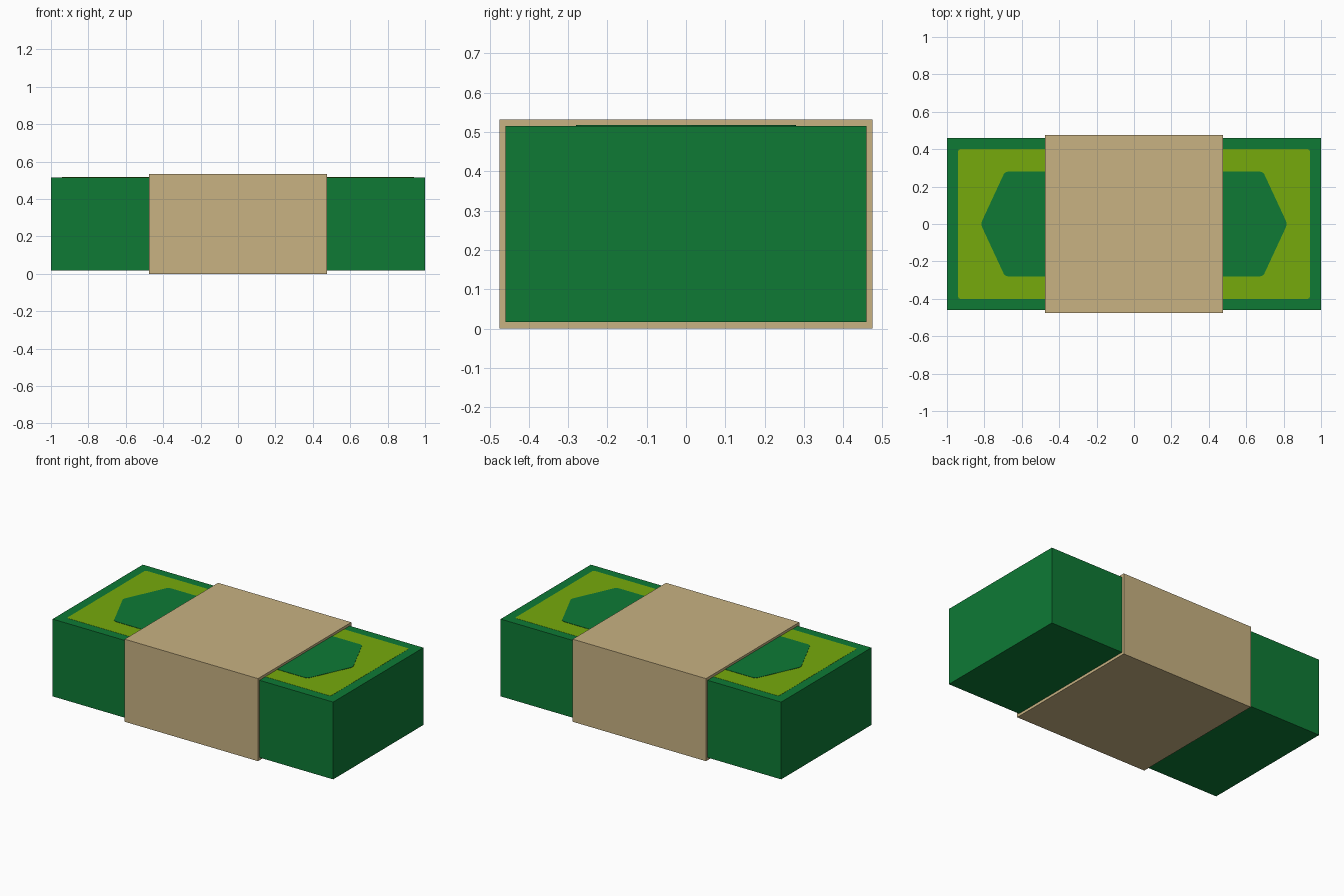
import bpy, bmesh

if "Cube" in bpy.data.objects:
    bpy.data.objects.remove(bpy.data.objects["Cube"])


def material(name, r, g, b):
    m = bpy.data.materials.new(name)
    m.diffuse_color = (r, g, b, 1)
    m.use_nodes = True
    m.node_tree.nodes["Principled BSDF"].inputs["Base Color"].default_value = m.diffuse_color
    return m


GREEN = material("dark green", 0.0044, 0.195, 0.036)
LIME = material("light green", 0.181, 0.402, 0.0037)
TAN = material("tan paper", 0.578, 0.445, 0.223)


def finish(name, bm, mat):
    bmesh.ops.recalc_face_normals(bm, faces=bm.faces)
    mesh = bpy.data.meshes.new(name)
    bm.to_mesh(mesh)
    bm.free()
    mesh.materials.append(mat)
    obj = bpy.data.objects.new(name, mesh)
    bpy.context.collection.objects.link(obj)


def box(name, hx, hy, z0, z1, mat):
    bm = bmesh.new()
    bmesh.ops.create_cube(bm, size=2)
    for v in bm.verts:
        v.co = (v.co.x * hx, v.co.y * hy, z1 if v.co.z > 0 else z0)
    finish(name, bm, mat)


def plate(name, points, z, thickness, corner, mat):
    """Thin printed shape with slightly blunted corners."""
    bm = bmesh.new()
    bm.faces.new([bm.verts.new((x, y, z)) for x, y in points])
    bmesh.ops.bevel(bm, geom=bm.verts[:], offset=corner, segments=2,
                    profile=0.5, affect='VERTICES')
    top = bmesh.ops.extrude_face_region(bm, geom=bm.faces[:])
    verts = [g for g in top["geom"] if isinstance(g, bmesh.types.BMVert)]
    bmesh.ops.translate(bm, verts=verts, vec=(0, 0, thickness))
    finish(name, bm, mat)


TOP = 0.515

# Stack of notes
box("note_stack", 1.0, 0.459, 0.017, TOP, GREEN)

# Printed border and the hexagon inside it, on the top only
plate("printed_border", [(-.94, -.4), (.94, -.4), (.94, .4), (-.94, .4)],
      TOP - 0.001, 0.002, 0.01, LIME)
plate("printed_hexagon", [(-.69, -.28), (.69, -.28), (.82, 0),
                          (.69, .28), (-.69, .28), (-.82, 0)],
      TOP - 0.001, 0.004, 0.015, GREEN)

# Paper band wrapped round the middle
box("paper_band", 0.475, 0.475, 0.0, 0.532, TAN)
